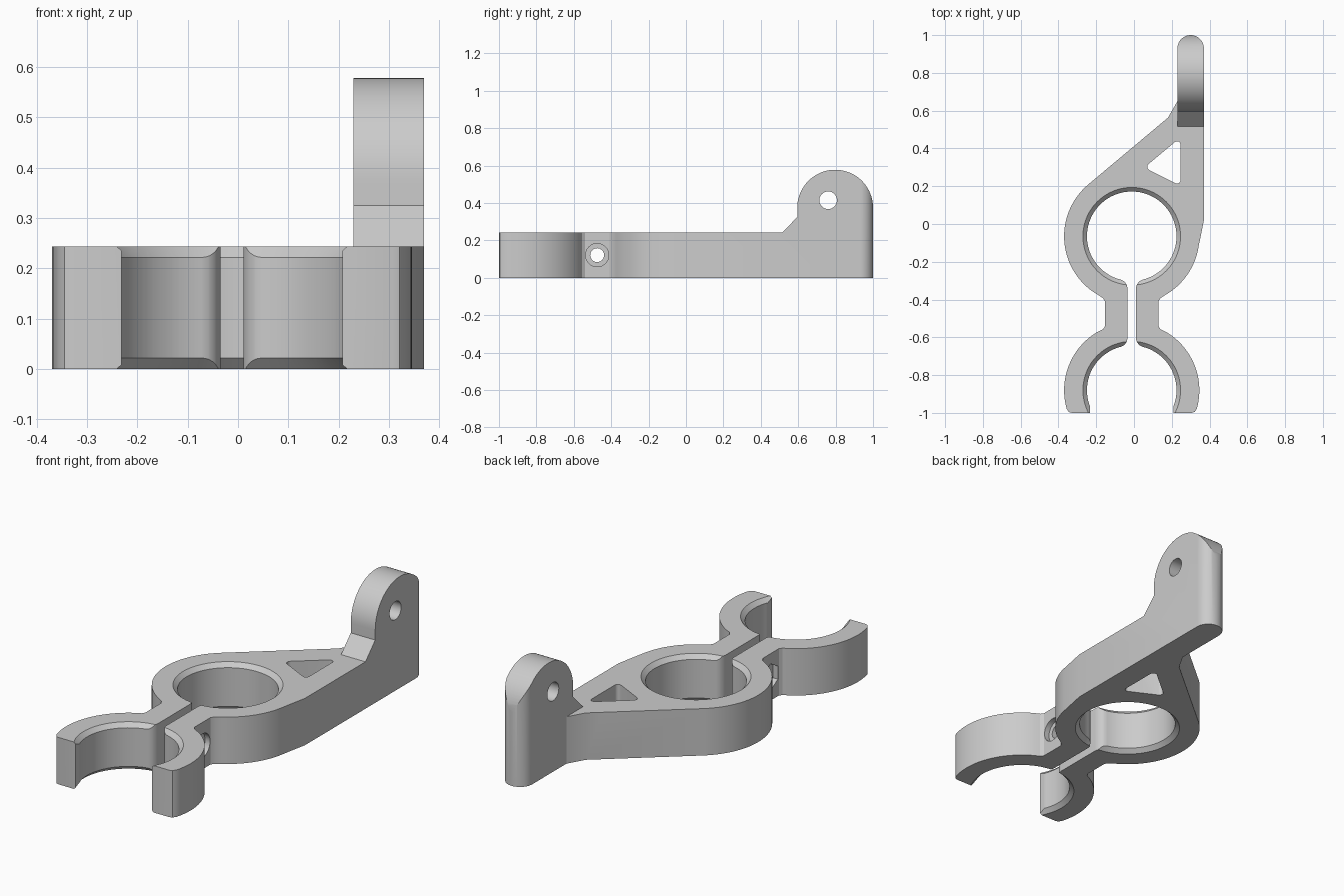
import bpy, bmesh, math
from mathutils import Matrix

if "Cube" in bpy.data.objects:
    bpy.data.objects.remove(bpy.data.objects["Cube"])

CX = -0.012                    # clamp centre line
RING_Y, CLIP_Y = -0.065, -0.88 # centres of closed ring and open clip
R_OUT, R_IN, R_RIM = 0.358, 0.237, 0.2585
H, TOP = 0.243, 0.578          # clamp height, lug height
SCREW_Y = -0.475

grey = bpy.data.materials.new("plain grey")
grey.diffuse_color = (0.6, 0.6, 0.6, 1)
grey.use_nodes = True
grey.node_tree.nodes["Principled BSDF"].inputs["Base Color"].default_value = (0.6, 0.6, 0.6, 1)


def arc(cx, cy, r, a0, a1, n):
    """Points on an arc, angles in degrees."""
    angles = [math.radians(a0 + (a1 - a0) * i / n) for i in range(n + 1)]
    return [(cx + r * math.cos(a), cy + r * math.sin(a)) for a in angles]


def finish(name, bm):
    bmesh.ops.recalc_face_normals(bm, faces=bm.faces)
    mesh = bpy.data.meshes.new(name)
    bm.to_mesh(mesh)
    bm.free()
    mesh.materials.append(grey)
    ob = bpy.data.objects.new(name, mesh)
    bpy.context.collection.objects.link(ob)
    return ob


def prism(name, pts, lo, hi, axis="Z"):
    """Extrude a profile: xy along z, or yz along x."""
    bm = bmesh.new()
    if axis == "Z":
        verts, step = [bm.verts.new((a, b, lo)) for a, b in pts], (0, 0, hi - lo)
    else:
        verts, step = [bm.verts.new((lo, a, b)) for a, b in pts], (hi - lo, 0, 0)
    face = bm.faces.new(verts)
    ext = bmesh.ops.extrude_face_region(bm, geom=[face])["geom"]
    bmesh.ops.translate(bm, vec=step, verts=[v for v in ext if isinstance(v, bmesh.types.BMVert)])
    return finish(name, bm)


def cone(name, y, z0, r0, z1, r1):
    bm = bmesh.new()
    bmesh.ops.create_cone(bm, cap_ends=True, segments=96, radius1=r0, radius2=r1,
                          depth=z1 - z0, matrix=Matrix.Translation((CX, y, (z0 + z1) / 2)))
    return finish(name, bm)


def cut(target, cutter):
    cutter.hide_render = True
    mod = target.modifiers.new("cut", "BOOLEAN")
    mod.operation, mod.solver, mod.object = "DIFFERENCE", "EXACT", cutter
    bpy.context.view_layer.objects.active = target
    bpy.ops.object.modifier_apply(modifier=mod.name)
    bpy.data.objects.remove(cutter)


def circle(y, z, r, n, start=0):
    return arc(y, z, r, start, start + 360 - 360 / n, n - 1)


# Outer edge of one clip arm and neck, as offsets from the centre line, tip to ring
arm = [(0.22, -1), (0.318, -1), (0.333, -0.995)]
arm += arc(0, CLIP_Y, R_OUT, -16, 60, 24)
arm += [(0.152, -0.557), (0.141, -0.541), (0.141, -0.411), (0.152, -0.393)]

# Inner edge of one side: clip wall, rounded slot mouth, slot, ring wall
s, f = 0.0225, 0.05
dy = math.sqrt((R_IN + f) ** 2 - (s + f) ** 2)
a = math.degrees(math.atan2(dy, s + f))
inner = arc(0, CLIP_Y, R_IN, -21.8, a, 32)
inner += arc(s + f, CLIP_Y + dy, f, 180 + a, 180, 8)[1:]
inner += arc(s + f, RING_Y - dy, f, 180, 180 - a, 8)
inner += arc(0, RING_Y, R_IN, -a, 90, 48)[1:]


def side(pts, sign):
    return [(CX + sign * u, y) for u, y in pts]


# Whole plan outline: right arm, lug end, slanted web, ring, left arm, inner walls
outline = side(arm, 1) + arc(CX, RING_Y, R_OUT, -60, -9, 16) + [(0.37, 0.02)]
outline += arc(0.3, 0.93, 0.07, 0, 180, 24)
outline += [(0.23, 0.65), (0.18, 0.563)]
outline += arc(CX, RING_Y, R_OUT, 130.6, 240, 36)
outline += side(arm[::-1], -1)
outline += side(inner, -1) + side(inner[::-1][1:], 1)
body = prism("clamp_bracket", outline, 0, TOP + 0.05)

# Side silhouette: flat clamp, ramp and rounded lug
sky = [(-1.2, H), (0.515, H), (0.595, 0.325)]
sky += arc(0.7975, TOP - 0.2025, 0.2025, 180, 0, 40)
sky += [(1.1, TOP - 0.2025), (1.1, 0.8), (-1.2, 0.8)]
cut(body, prism("silhouette_cutter", sky, -0.6, 0.6, "X"))
cut(body, prism("web_cutter", [(0.1, 0.4), (0.23, 0.4), (0.23, 0.65), (0.1, 0.65)], H, 0.8))

# Triangular window with rounded corners
window = arc(0.228, 0.42, 0.018, 0, 127, 8)
window += arc(0.091, 0.303, 0.02, 127, 241, 8)
window += arc(0.228, 0.232, 0.018, 241, 360, 8)
cut(body, prism("window_cutter", window, -0.1, 0.5))

# Chamfered rims on ring and clip, top and bottom
d = 0.04
for y in (RING_Y, CLIP_Y):
    cut(body, cone("top_rim_cutter", y, H - d, R_RIM - d, H + 0.02, R_RIM + 0.02))
    cut(body, cone("bottom_rim_cutter", y, -0.02, R_RIM + 0.02, d, R_RIM - d))

# Lug pivot hole, clamp screw hole, round head recess and hexagonal nut recess
cut(body, prism("pivot_cutter", circle(0.76, 0.415, 0.047, 48), 0.15, 0.45, "X"))
cut(body, prism("screw_cutter", circle(SCREW_Y, H / 2, 0.037, 40), -0.3, 0.3, "X"))
cut(body, prism("head_cutter", circle(SCREW_Y, H / 2, 0.062, 40), 0.1, 0.25, "X"))
cut(body, prism("nut_cutter", circle(SCREW_Y, H / 2, 0.068, 6, 30), -0.27, -0.124, "X"))

bpy.ops.object.select_all(action="DESELECT")
body.select_set(True)
bpy.context.view_layer.objects.active = body
bpy.ops.object.shade_smooth_by_angle(angle=math.radians(25))
